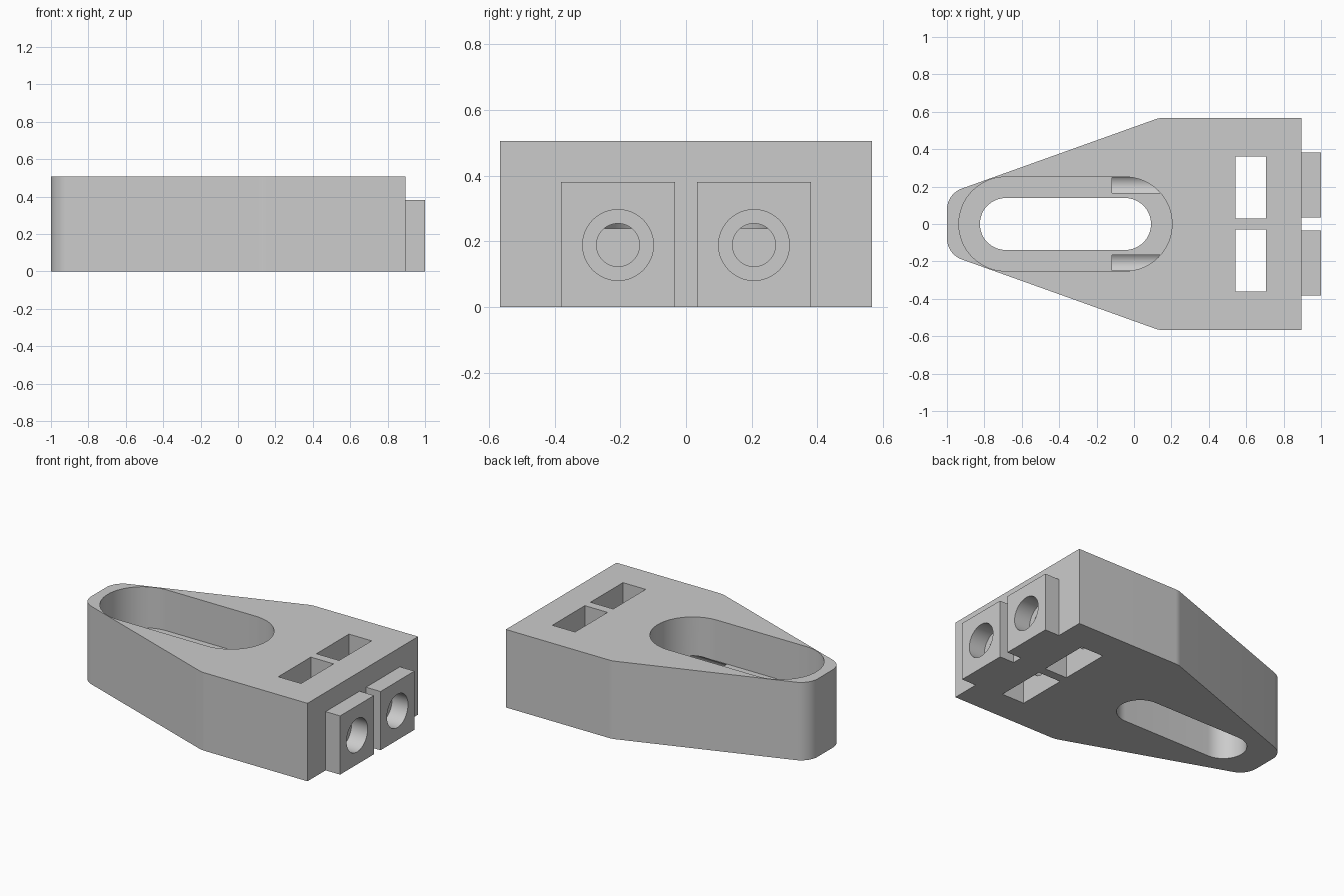
import bpy
import bmesh
from math import sin, cos, radians, pi
from mathutils import Matrix, Vector

if "Cube" in bpy.data.objects:
    bpy.data.objects.remove(bpy.data.objects["Cube"], do_unlink=True)

HEIGHT = 0.506
SCREW_Z = 0.189
SCREW_Y = 0.207

grey = bpy.data.materials.new("grey_plastic")
grey.use_nodes = True
grey.diffuse_color = (0.6, 0.6, 0.6, 1)
grey.node_tree.nodes["Principled BSDF"].inputs["Base Color"].default_value = (0.6, 0.6, 0.6, 1)


def finish(bm, name):
    bmesh.ops.recalc_face_normals(bm, faces=bm.faces)
    mesh = bpy.data.meshes.new(name)
    bm.to_mesh(mesh)
    bm.free()
    mesh.materials.append(grey)
    obj = bpy.data.objects.new(name, mesh)
    bpy.context.collection.objects.link(obj)
    return obj


def arc(cx, cy, r, start, end, steps):
    angles = [radians(start + (end - start) * i / steps) for i in range(steps + 1)]
    return [(cx + r * cos(a), cy + r * sin(a)) for a in angles]


def prism(name, outline, z0, z1):
    bm = bmesh.new()
    face = bm.faces.new([bm.verts.new((x, y, z0)) for x, y in outline])
    top = bmesh.ops.extrude_face_region(bm, geom=[face])["geom"]
    moved = [v for v in top if isinstance(v, bmesh.types.BMVert)]
    bmesh.ops.translate(bm, vec=Vector((0, 0, z1 - z0)), verts=moved)
    return finish(bm, name)


def box(name, x0, x1, y0, y1, z0, z1):
    return prism(name, [(x0, y0), (x1, y0), (x1, y1), (x0, y1)], z0, z1)


def slot(name, r, z0, z1):
    outline = arc(-0.048, 0, r, -90, 90, 32) + arc(-0.685, 0, r, 90, 270, 32)
    return prism(name, outline, z0, z1)


def bore(name, r, x0, x1, y):
    bm = bmesh.new()
    place = Matrix.Translation(((x0 + x1) / 2, y, SCREW_Z)) @ Matrix.Rotation(pi / 2, 4, "Y")
    bmesh.ops.create_cone(bm, cap_ends=True, segments=48, radius1=r, radius2=r,
                          depth=x1 - x0, matrix=place)
    return finish(bm, name)


def combine(target, tool, operation):
    tool.hide_render = True
    mod = target.modifiers.new(tool.name, "BOOLEAN")
    mod.operation = operation
    mod.solver = "EXACT"
    mod.object = tool
    bpy.context.view_layer.objects.active = target
    bpy.ops.object.modifier_apply(modifier=mod.name)
    bpy.data.objects.remove(tool, do_unlink=True)


# Tapered body with a rounded nose
half = [(0.896, 0.567)]
half += arc(0.155, 0.447, 0.12, 90, 109.7, 6)
half += arc(-0.88, 0.0765, 0.12, 109.7, 180, 16)
outline = half + [(x, -y) for x, y in reversed(half)]
body = prism("clamp_body", outline, 0, HEIGHT)

# Screw blocks on the end face
for side in (-1, 1):
    y0, y1 = sorted((side * 0.0335, side * 0.381))
    combine(body, box("screw_block", 0.85, 1, y0, y1, 0, 0.381), "UNION")

# Stepped long slot
combine(body, slot("slot_recess", 0.2515, 0.24, 0.7), "DIFFERENCE")
combine(body, slot("slot_opening", 0.139, -0.2, 0.4), "DIFFERENCE")

# Nut windows and stepped screw bores
for side in (-1, 1):
    y0, y1 = sorted((side * 0.029, side * 0.362))
    combine(body, box("nut_window", 0.543, 0.706, y0, y1, -0.2, 0.7), "DIFFERENCE")
    combine(body, bore("screw_bore", 0.0655, -0.118, 1.1, side * SCREW_Y), "DIFFERENCE")
    combine(body, bore("screw_head_bore", 0.108, 0.885, 1.1, side * SCREW_Y), "DIFFERENCE")

# Smooth curved walls, crisp edges
bpy.ops.object.select_all(action="DESELECT")
body.select_set(True)
bpy.context.view_layer.objects.active = body
bpy.ops.object.shade_smooth_by_angle(angle=radians(30))
